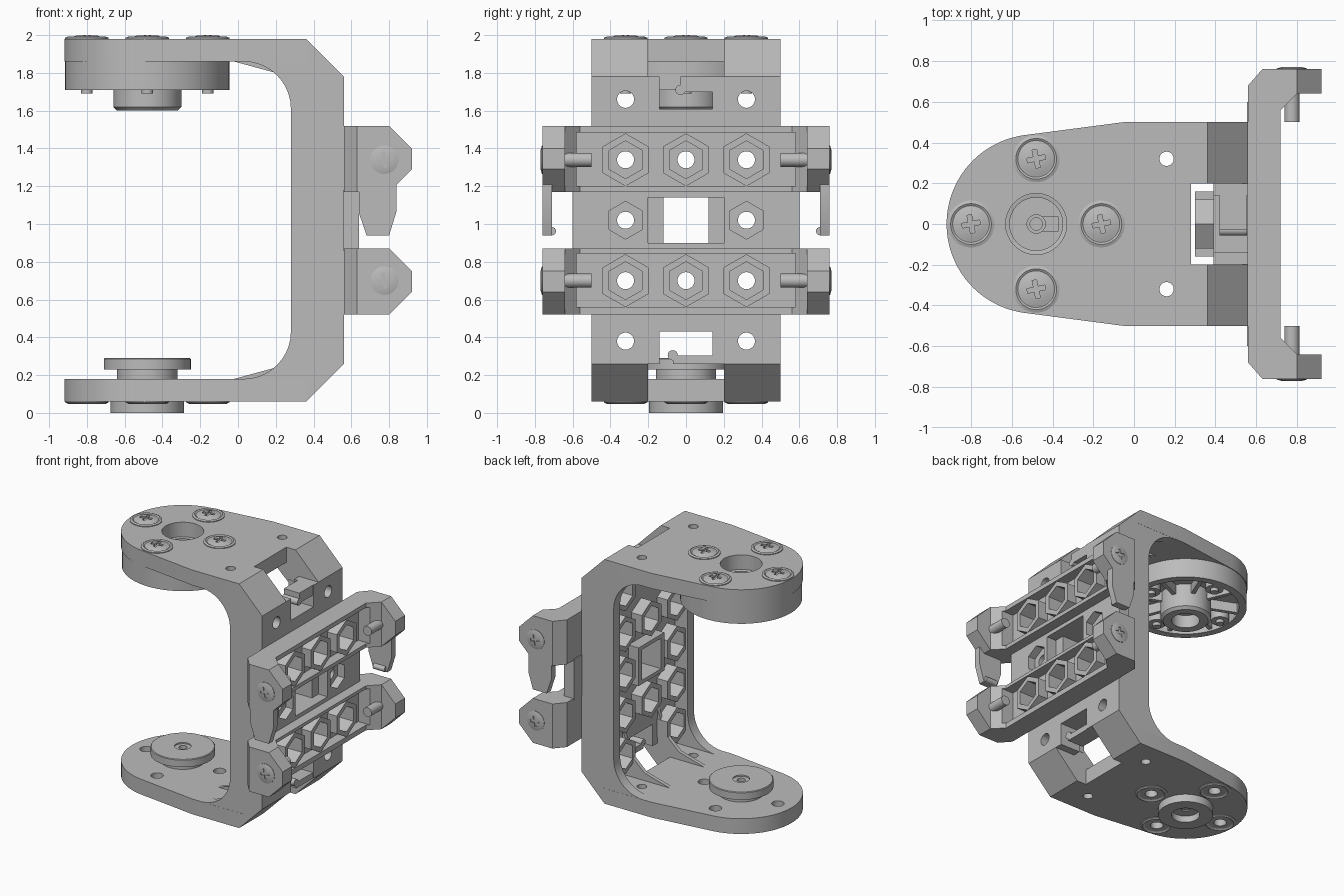
import bpy, bmesh, math
from mathutils import Matrix, Vector

if "Cube" in bpy.data.objects:
    bpy.data.objects.remove(bpy.data.objects["Cube"], do_unlink=True)

grey = bpy.data.materials.new("plain_grey")
grey.use_nodes = True
grey.diffuse_color = (0.5, 0.5, 0.5, 1)
grey.node_tree.nodes["Principled BSDF"].inputs["Base Color"].default_value = (0.5, 0.5, 0.5, 1)

PLACE = {"x": lambda a, b, h: (h, a, b),
         "y": lambda a, b, h: (a, h, b),
         "z": lambda a, b, h: (a, b, h)}
MID = 1.02          # height of the bracket's mirror plane
HORN_X = -0.48      # axis of the two pivots
parts = []


def flip(z):
    return 2 * MID - z


def finish(name, bm):
    bmesh.ops.recalc_face_normals(bm, faces=bm.faces)
    mesh = bpy.data.meshes.new(name)
    bm.to_mesh(mesh)
    bm.free()
    obj = bpy.data.objects.new(name, mesh)
    bpy.context.collection.objects.link(obj)
    mesh.materials.append(grey)
    parts.append(obj)
    return obj


def prism(name, pts, axis, lo, hi):
    bm = bmesh.new()
    rings = [[bm.verts.new(PLACE[axis](a, b, h)) for a, b in pts] for h in (lo, hi)]
    for ring in rings:
        bm.faces.new(ring)
    n = len(pts)
    for i in range(n):
        j = (i + 1) % n
        bm.faces.new((rings[0][i], rings[0][j], rings[1][j], rings[1][i]))
    return finish(name, bm)


def ngon(a, b, r, n=32):
    return [(a + r * math.sin(math.tau * i / n), b + r * math.cos(math.tau * i / n)) for i in range(n)]


def cyl(name, a, b, r, axis, lo, hi, n=32):
    return prism(name, ngon(a, b, r, n), axis, lo, hi)


def box(name, x, y, z):
    return prism(name, [(x[0], y[0]), (x[1], y[0]), (x[1], y[1]), (x[0], y[1])], "z", *z)


def hex_tube(name, y, z, lo, hi):
    bm = bmesh.new()
    loops = [[bm.verts.new((h, a, b)) for a, b in ngon(y, z, r, 6)]
             for r, h in ((0.14, lo), (0.14, hi), (0.1, hi), (0.1, lo))]
    for k in range(4):
        p, q = loops[k], loops[(k + 1) % 4]
        for i in range(6):
            bm.faces.new((p[i], p[i - 1], q[i - 1], q[i]))
    return finish(name, bm)


def lathe(name, profile, matrix, steps=48):
    bm = bmesh.new()
    vs = [bm.verts.new((r, 0, z)) for r, z in profile]
    es = [bm.edges.new((vs[i - 1], vs[i])) for i in range(len(vs))]
    bmesh.ops.spin(bm, geom=vs + es, axis=(0, 0, 1), cent=(0, 0, 0), angle=math.tau, steps=steps)
    bmesh.ops.remove_doubles(bm, verts=bm.verts, dist=0.0005)
    bm.transform(matrix)
    return finish(name, bm)


def boolean(obj, cutters, op="DIFFERENCE"):
    for c in cutters:
        m = obj.modifiers.new("cut", "BOOLEAN")
        m.object, m.operation, m.solver = c, op, "EXACT"
        c.hide_render = True
    dg = bpy.context.evaluated_depsgraph_get()
    mesh = bpy.data.meshes.new_from_object(obj.evaluated_get(dg))
    obj.modifiers.clear()
    obj.data = mesh
    for c in cutters:
        parts.remove(c)
        bpy.data.objects.remove(c, do_unlink=True)


def cross_screw(name, profile, matrix, size):
    obj = lathe(name, profile, matrix)
    slots = [box("slot", (-a, a), (-b, b), (0.004, 0.05))
             for a, b in ((size, size / 4), (size / 4, size))]
    for s in slots:
        s.data.transform(matrix @ Matrix.Rotation(0.2, 4, "Z"))
    boolean(obj, slots)


# C-shaped bracket: side profile trimmed by the rounded plan outline
half = [(-1, 0.18), (-1, 0.06), (0.36, 0.06), (0.56, 0.26)]
inner = [(0.39, 0.18)]
bracket = prism("bracket", inner + half + [(x, flip(z)) for x, z in reversed(inner + half)], "y", -0.6, 0.6)
arc = [(HORN_X + 0.44 * math.cos(math.radians(a)), 0.44 * math.sin(math.radians(a)))
       for a in range(98, 263, 4)]
plan = prism("plan", [(0.8, 0.5), (-0.05, 0.5)] + arc + [(-0.05, -0.5), (0.8, -0.5)], "z", -0.2, 2.2)
boolean(bracket, [plan], "INTERSECT")

SOCKETS = [(y, z) for y in (-0.32, 0, 0.32) for z in (0.38, 0.7, MID, 1.34, 1.66)
           if y or z in (0.7, 1.34)]
SCREWS = [(HORN_X - 0.32, 0), (HORN_X + 0.32, 0), (HORN_X, 0.32), (HORN_X, -0.32)]
cuts = [box("window", (0.2, 0.8), (-0.12, 0.12), (0.9, 1.14)),
        box("low_notch", (0.28, 0.8), (-0.2, 0.2), (-0.1, 0.26)),
        box("top_notch", (0.28, 0.8), (-0.2, 0.2), (1.78, 2.2)),
        box("low_slot", (0.3, 0.8), (-0.14, 0.14), (0.2, 0.43)),
        box("top_slot", (0.3, 0.8), (-0.14, 0.14), (1.61, 1.84)),
        cyl("bore", HORN_X, 0, 0.15, "z", 1.7, 2.2)]
for y, z in SOCKETS:
    cuts += [cyl("well", y, z, 0.1, "x", 0.3, 0.46, 6), cyl("hole", y, z, 0.045, "x", 0.3, 0.8)]
cuts += [cyl("hole", 0.16, y, 0.035, "z", -0.1, 2.2) for y in (-0.32, 0.32)]
cuts += [cyl("hole", x, y, 0.045, "z", 0, 0.3) for x, y in SCREWS]
boolean(bracket, cuts)

# inner edge ribs with rounded corners, and slim gussets beside the notches
bend = [(0.03 + 0.25 * math.sin(t), 0.43 - 0.25 * math.cos(t))
        for t in [math.pi / 2 * i / 10 for i in range(11)]]
rib = [(0.42, 0.17), (0.03, 0.17)] + bend
for s in (-1, 1):
    prism("edge_rib", rib + [(x, flip(z)) for x, z in reversed(rib)], "y", s * 0.42, s * 0.499)
    for up in (False, True):
        gusset = [(-0.02, 0.17), (-0.02, 0.18), (0.2, 0.24), (0.33, 0.36), (0.4, 0.56), (0.4, 0.17)]
        prism("gusset", [(x, flip(z) if up else z) for x, z in gusset], "y", s * 0.2, s * 0.23)
for y, z in SOCKETS:
    hex_tube("inner_hex_socket", y, z, 0.3, 0.395)
frame = box("inner_window_frame", (0.3, 0.395), (-0.16, 0.16), (0.87, 1.17))
boolean(frame, [box("opening", (0.2, 0.5), (-0.12, 0.12), (0.9, 1.14))])

# spring hooks in the corner slots
for y0, z0, z1, tip in ((-0.07, 0.26, 0.305, 0.305), (-0.03, 1.7, 1.78, 1.71)):
    box("hook_tongue", (0.42, 0.555), (y0, 0.17), (z0, z1))
    cyl("hook_tip", y0, tip, 0.027, "x", 0.42, 0.555, 20)

# front mount: middle plate, two rails with ears, hex sockets
plate = box("mount_middle", (0.555, 0.64), (-0.6, 0.6), (0.86, 1.18))
cuts = [box("window", (0.5, 0.8), (-0.2, 0.2), (0.9, 1.14))]
for y in (-0.32, 0.32):
    cuts += [cyl("well", y, MID, 0.1, "x", 0.58, 0.8, 6), cyl("hole", y, MID, 0.045, "x", 0.4, 0.8)]
boolean(plate, cuts)

side = [(0.56, 0.68), (0.63, 0.76), (0.92, 0.76), (0.92, 0.64), (0.8, 0.64), (0.72, 0.56)]
ear = [(0.5, 1.17), (0.5, 1.52), (0.8, 1.52), (0.92, 1.4), (0.92, 1.29), (0.8, 1.17)]
for up, zc in ((True, 1.34), (False, 0.7)):
    rail = prism("mount_rail", side + [(x, -y) for x, y in reversed(side)], "z", 0.4, 1.6)
    boolean(rail, [prism("ear", [(x, z if up else flip(z)) for x, z in ear], "y", -1, 1)], "INTERSECT")
    cuts = [box("tray", (0.64, 0.8), (-0.58, 0.58), (zc - 0.14, zc + 0.145))]
    for y in (-0.32, 0, 0.32):
        hex_tube("rail_hex_socket", y, zc, 0.635, 0.72)
        cuts += [cyl("well", y, zc, 0.1, "x", 0.59, 0.8, 6), cyl("hole", y, zc, 0.045, "x", 0.4, 0.8)]
    boolean(rail, cuts)
    for s in (-1, 1):
        cyl("clamp_pin", 0.775, zc, 0.037, "y", s * 0.5, s * 0.7)
        turn = Matrix.Translation((0.775, s * 0.76, zc)) @ Matrix.Rotation(-s * math.pi / 2, 4, "X")
        cross_screw("clamp_screw", [(0, -0.01), (0.075, -0.01), (0.075, 0.003), (0.05, 0.01), (0, 0.012)],
                    turn, 0.04)

# side latches hanging from the upper ears
latch = [(0.64, 1.19), (0.82, 1.19), (0.84, 1.21), (0.84, 1.07), (0.8, 0.94), (0.68, 0.94), (0.64, 1.06)]
for s in (-1, 1):
    prism("side_latch", latch, "y", s * 0.71, s * 0.76)
    cyl("latch_lip", s * 0.71, 0.962, 0.022, "x", 0.69, 0.79, 16)

# upper pivot: hollow ribbed drum with a hub
at_horn = Matrix.Translation((HORN_X, 0, 0))
drum = lathe("upper_pivot", [(0.045, 1.74), (0.13, 1.74), (0.13, 1.86), (0.15, 1.865), (0.435, 1.865),
                             (0.435, 1.71), (0.38, 1.71), (0.38, 1.8), (0.18, 1.8), (0.18, 1.62),
                             (0.16, 1.6), (0.1, 1.6), (0.1, 1.7), (0.045, 1.7)], at_horn, 64)
boolean(drum, [box("key_slot", (HORN_X, HORN_X + 0.11), (-0.035, 0.035), (1.72, 1.78))])
for i in range(8):
    spoke = box("pivot_spoke", (0.17, 0.39), (-0.015, 0.015), (1.725, 1.81))
    spoke.data.transform(at_horn @ Matrix.Rotation(math.tau * (i + 0.5) / 8, 4, "Z"))
for x, y in SCREWS:
    cyl("screw_boss", x, y, 0.065, "z", 1.715, 1.81)
    cyl("screw_tip", x, y, 0.03, "z", 1.69, 1.73, 20)
    cross_screw("top_screw", [(0, -0.01), (0.115, -0.01), (0.115, 0.006), (0.1, 0.012), (0.09, 0.006),
                              (0.08, 0.008), (0.055, 0.018), (0, 0.02)],
                Matrix.Translation((x, y, 1.98)), 0.045)
    lathe("bottom_washer", [(0.045, -0.01), (0.115, -0.01), (0.115, 0.004), (0.1, 0.012),
                            (0.085, 0.003), (0.045, 0.003)],
          Matrix.Translation((x, y, 0.06)) @ Matrix.Rotation(math.pi, 4, "X"))

# lower pivot: flanged disc above the arm, boss below
lathe("lower_pivot", [(0.03, 0.05), (0.03, 0.28), (0.06, 0.28), (0.06, 0.29), (0.225, 0.29), (0.23, 0.285),
                      (0.23, 0.23), (0.16, 0.23), (0.16, 0.07), (0.195, 0.07), (0.195, 0),
                      (0.1, 0), (0.1, 0.05)], at_horn, 64)

# smooth round surfaces, keep edges sharp
for obj in bpy.context.view_layer.objects:
    obj.select_set(obj in parts)
bpy.context.view_layer.objects.active = parts[0]
bpy.ops.object.shade_smooth_by_angle(angle=math.radians(28))
